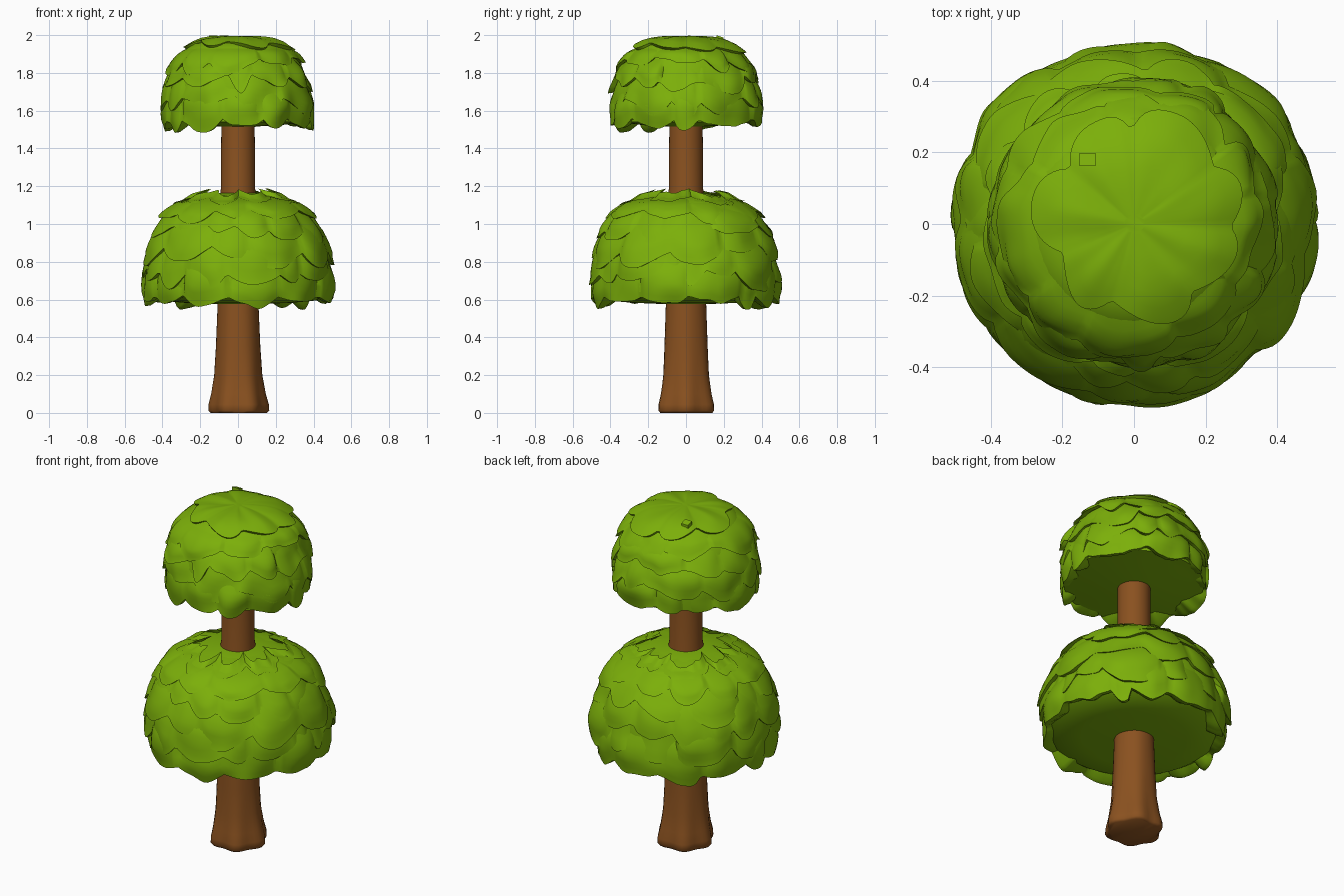
import bpy, bmesh, math, random
from mathutils import noise, Vector

if "Cube" in bpy.data.objects:
    bpy.data.objects.remove(bpy.data.objects["Cube"])

random.seed(5)
TAU = 2 * math.pi


def material(name, rgb):
    m = bpy.data.materials.new(name)
    m.diffuse_color = (*rgb, 1)
    m.use_nodes = True
    m.node_tree.nodes["Principled BSDF"].inputs["Base Color"].default_value = m.diffuse_color
    return m


GREEN = material("leaf green", (0.20, 0.43, 0.003))
BROWN = material("bark brown", (0.255, 0.083, 0.014))


def finish(name, bm, mat, angle=50):
    bmesh.ops.recalc_face_normals(bm, faces=bm.faces)
    me = bpy.data.meshes.new(name)
    bm.to_mesh(me)
    bm.free()
    me.materials.append(mat)
    ob = bpy.data.objects.new(name, me)
    bpy.context.collection.objects.link(ob)
    bpy.ops.object.select_all(action='DESELECT')
    ob.select_set(True)
    bpy.context.view_layer.objects.active = ob
    bpy.ops.object.shade_smooth_by_angle(angle=math.radians(angle))
    return ob


def bridge(bm, rings):
    n = len(rings[0])
    for a, b in zip(rings, rings[1:]):
        for i in range(n):
            j = (i + 1) % n
            bm.faces.new((a[i], a[j], b[j], b[i]))


def along(profile, z):
    """Radius of a (z, r) profile at height z, listed from the top down."""
    for (z0, r0), (z1, r1) in zip(profile, profile[1:]):
        if z >= z1:
            f = min(1, max(0, (z0 - z) / (z0 - z1)))
            return r0 + (r1 - r0) * f
    return profile[-1][1]


def lumps(a, z, freq=7):
    return noise.noise(Vector((freq * 0.45 * math.cos(a), freq * 0.45 * math.sin(a), freq * z)))


def lobes(count, seg):
    """Per angle: (roundness of the leaf tip 0..1, leaf drop, leaf bulge)."""
    widths = [random.uniform(0.55, 1.6) for _ in range(count)]
    cuts = [sum(widths[:k]) / sum(widths) for k in range(count + 1)]
    drop = [random.uniform(0.35, 1.1) for _ in widths]
    bulge = [random.uniform(-0.014, 0.014) for _ in widths]
    skew = [random.uniform(-0.4, 0.4) for _ in widths]
    power = [random.uniform(1.3, 3.0) for _ in widths]
    out = []
    for i in range(seg):
        t = (i + 0.5) / seg
        k = next(q for q in range(count) if t <= cuts[q + 1] + 1e-6)
        u = 2 * (t - cuts[k]) / (cuts[k + 1] - cuts[k]) - 1
        u += skew[k] * (1 - u * u)
        out.append((max(0, 1 - abs(u) ** power[k]), drop[k], bulge[k]))
    return out


def leaf_ring(bm, profile, top, edge, count, depth, lift, wander, seg=160):
    """A skirt of overlapping leaves: ragged edge, folded back underneath."""
    cells = lobes(count, seg)
    phase = random.uniform(0, TAU)
    rows = 8
    rings = [[] for _ in range(rows + 2)]
    for i, (tip, drop, bulge) in enumerate(cells):
        a = phase + TAU * i / seg
        low = edge + depth * (0.5 - drop * tip) + wander * math.sin(2 * a + count)
        low += 0.012 * lumps(a, edge, 14)
        for k in range(rows):
            f = k / (rows - 1)
            z = top + (low - top) * f
            puff = math.sin(math.pi * min(1, f * 1.15) * 0.8)
            r = along(profile, z) - 0.02 + f * (lift + 0.008) + puff * (bulge + 0.018 * tip)
            r += 0.022 * f * lumps(a, z)
            rings[k].append(bm.verts.new((r * math.cos(a), r * math.sin(a), z)))
        for k, (dr, dz) in enumerate(((0.028, 0.004), (0.09, 0.045))):
            q = max(0.02, r - dr)
            rings[rows + k].append(bm.verts.new((q * math.cos(a), q * math.sin(a), low + dz)))
    bridge(bm, rings)


def canopy(name, profile, rings, under, hole):
    bm = bmesh.new()
    # closed inner dome with a nearly flat underside
    outline = [(z, max(0.02, r - 0.015)) for z, r in profile if z > under]
    edge = profile[-1][1]
    outline += [(under, edge - 0.06), (under - 0.012, edge * 0.6), (under - 0.02, hole)]
    seg = 48
    loops = [[bm.verts.new((r * math.cos(TAU * i / seg), r * math.sin(TAU * i / seg), z))
              for i in range(seg)] for z, r in outline]
    bridge(bm, loops)
    bm.faces.new(loops[0])
    # leaf skirts
    for ring in rings:
        leaf_ring(bm, profile, *ring)
    return finish(name, bm, GREEN)


# Lower canopy
lower = [(1.165, 0.10), (1.15, 0.21), (1.115, 0.325), (1.06, 0.39), (0.97, 0.443),
         (0.86, 0.478), (0.74, 0.497), (0.64, 0.497), (0.54, 0.475)]
canopy("lower_canopy", lower,
       [(0.82, 0.58, 13, 0.07, 0.010, 0.004), (0.93, 0.70, 14, 0.09, 0.016, 0.015),
        (1.04, 0.82, 12, 0.09, 0.018, 0.02), (1.105, 0.93, 12, 0.09, 0.018, 0.018),
        (1.14, 1.03, 10, 0.07, 0.018, 0.012), (1.157, 1.12, 8, 0.04, 0.012, 0.004)],
       0.595, 0.09)

# Upper canopy
upper = [(1.985, 0.05), (1.978, 0.17), (1.955, 0.25), (1.91, 0.312), (1.83, 0.356),
         (1.73, 0.386), (1.63, 0.397), (1.54, 0.392), (1.47, 0.375)]
canopy("upper_canopy", upper,
       [(1.71, 1.515, 11, 0.07, 0.010, 0.004), (1.80, 1.62, 11, 0.09, 0.016, 0.015),
        (1.88, 1.73, 11, 0.09, 0.018, 0.02), (1.935, 1.83, 9, 0.08, 0.018, 0.015)],
       1.535, 0.07)

# Crown leaf cap: a lumpy, ragged cover over the top
bm = bmesh.new()
seg = 120
cells = lobes(7, seg)
rings = []
for f, sink in ((0.1, 0), (0.3, 0), (0.5, 0), (0.68, 0), (0.84, 0), (1, 0), (0.93, 0.03)):
    ring = []
    for i, (tip, drop, bulge) in enumerate(cells):
        a = TAU * i / seg
        r = f * (0.245 + 0.065 * drop * tip + 0.03 * math.sin(a + 1))
        z = 1.996 - 0.15 * r * r - 6.5 * r ** 4 - sink
        z += f * (0.012 * lumps(a, r, 6) + 0.008 * tip - 0.006)
        ring.append(bm.verts.new((r * math.cos(a), r * math.sin(a), z)))
    rings.append(ring)
bridge(bm, rings)
bm.faces.new(rings[0])
finish("crown_leaf", bm, GREEN)

# Small leaf chip on the crown
bm = bmesh.new()
bmesh.ops.create_cube(bm, size=1)
for v in bm.verts:
    x, y, z = v.co
    v.co = (-0.13 + 0.045 * x, 0.18 + 0.036 * y, 1.978 + 0.03 * z - 0.012 * y)
finish("leaf_chip", bm, GREEN, 20)

# Trunk: flared, slightly angular foot that rounds off higher up
bm = bmesh.new()
seg = 40
shape = [(0.0, 0.140, 1), (0.012, 0.151, 1), (0.045, 0.150, 0.9), (0.10, 0.138, 0.7),
         (0.20, 0.124, 0.4), (0.35, 0.116, 0.2), (0.56, 0.108, 0.1), (0.90, 0.10, 0),
         (1.14, 0.098, 0), (1.19, 0.090, 0), (1.60, 0.088, 0)]
rings = []
for z, r, k in shape:
    ring = []
    for i in range(seg):
        a = TAU * i / seg
        q = r * (1 + k * (0.07 * math.cos(6 * a) + 0.03 * math.cos(a - 0.4)))
        ring.append(bm.verts.new((q * math.cos(a), q * math.sin(a), z)))
    rings.append(ring)
bridge(bm, rings)
bm.faces.new(rings[0])
bm.faces.new(rings[-1])
finish("trunk", bm, BROWN)
